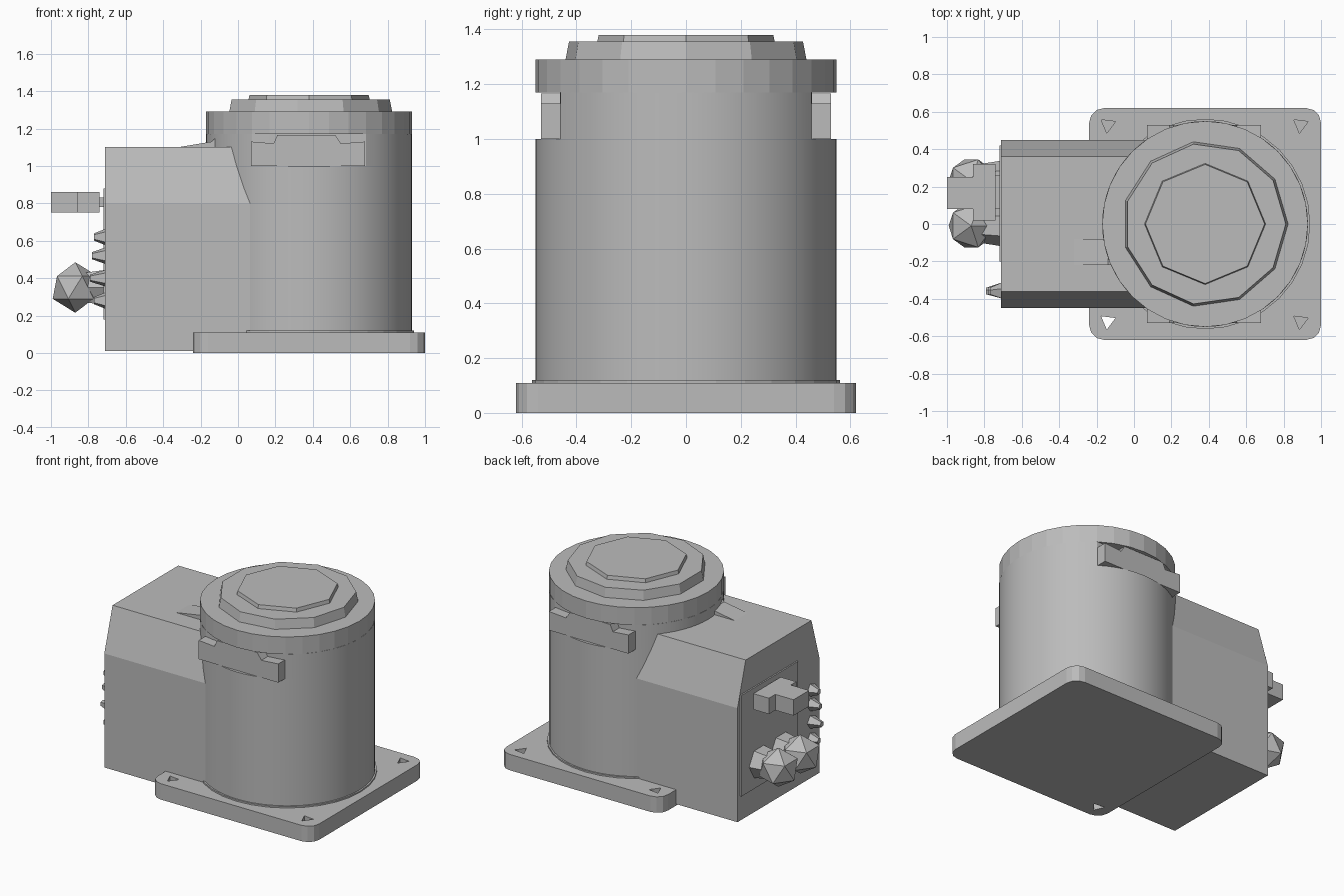
import bpy, bmesh, math
from mathutils import Vector, Matrix

if "Cube" in bpy.data.objects:
    bpy.data.objects.remove(bpy.data.objects["Cube"], do_unlink=True)

GREY = (0.5, 0.5, 0.5, 1)
grey = bpy.data.materials.new("plain grey")
grey.use_nodes = True
grey.diffuse_color = GREY
grey.node_tree.nodes["Principled BSDF"].inputs["Base Color"].default_value = GREY

CX, R = 0.38, 0.55  # column axis and radius


def finish(name, bm, smooth=False):
    bmesh.ops.recalc_face_normals(bm, faces=bm.faces)
    mesh = bpy.data.meshes.new(name)
    bm.to_mesh(mesh)
    bm.free()
    mesh.materials.append(grey)
    obj = bpy.data.objects.new(name, mesh)
    bpy.context.collection.objects.link(obj)
    if smooth:
        bpy.ops.object.select_all(action='DESELECT')
        obj.select_set(True)
        bpy.context.view_layer.objects.active = obj
        bpy.ops.object.shade_smooth_by_angle(angle=math.radians(30))
    return obj


def prism(name, pts, axis, lo, hi, taper=1.0, smooth=False):
    """Extrude a closed outline along an axis, optionally scaling the far end."""
    def place(a, b, h):
        return {'X': (h, a, b), 'Y': (a, h, b), 'Z': (a, b, h)}[axis]
    bm = bmesh.new()
    n = len(pts)
    mid = (sum(p[0] for p in pts) / n, sum(p[1] for p in pts) / n)
    low = [bm.verts.new(place(a, b, lo)) for a, b in pts]
    top = [bm.verts.new(place(mid[0] + (a - mid[0]) * taper,
                              mid[1] + (b - mid[1]) * taper, hi)) for a, b in pts]
    bm.faces.new(low)
    bm.faces.new(top)
    for i in range(n):
        j = (i + 1) % n
        bm.faces.new((low[i], low[j], top[j], top[i]))
    return finish(name, bm, smooth)


def ring(r, n, cx=CX, cy=0.0, turn=0.0):
    return [(cx + r * math.cos(turn + math.tau * i / n),
             cy + r * math.sin(turn + math.tau * i / n)) for i in range(n)]


def box(name, x, y, z):
    return prism(name, [(x[0], y[0]), (x[1], y[0]), (x[1], y[1]), (x[0], y[1])], 'Z', *z)


# Base plate with rounded corners and triangular bolt holes
corners = []
for k, (x, y) in enumerate([(0.92, 0.54), (-0.16, 0.54), (-0.16, -0.54), (0.92, -0.54)]):
    for s in range(4):
        a = math.pi / 2 * (k + s / 3)
        corners.append((x + 0.08 * math.cos(a), y + 0.08 * math.sin(a)))
plate = prism("base_plate", corners, 'Z', 0, 0.11)
for x in (-0.14, 0.89):
    for y in (-0.52, 0.53):
        through = x < 0 and y < 0
        hole = prism("bolt_hole_cutter", ring(0.045, 3, x, y, 0.4), 'Z',
                     -0.05 if through else 0.04, 0.2)
        hole.hide_render = True
        hole.hide_set(True)
        cut = plate.modifiers.new("bolt hole", 'BOOLEAN')
        cut.object, cut.solver = hole, 'EXACT'

# Column, with flats cut near its top for the side pads
prism("column_foot", ring(R + 0.012, 32), 'Z', 0.1, 0.12)
prism("column", ring(R, 64), 'Z', 0.003, 1.0, smooth=True)
flats = [(x, max(-0.46, min(0.46, y))) for x, y in ring(R, 64)]
prism("column_neck", flats, 'Z', 1.0, 1.17, smooth=True)
pad = [(0.07, 1.0), (0.68, 1.0), (0.68, 1.13), (0.55, 1.12), (0.52, 1.165),
       (0.21, 1.165), (0.19, 1.12), (0.07, 1.13)]
for side, name in ((-1, "front_pad"), (1, "back_pad")):
    prism(name, pad, 'Y', side * 0.45, side * 0.53)

# Collar and stepped cap
prism("collar", ring(R, 32), 'Z', 1.17, 1.29)
prism("cap", ring(0.445, 11), 'Z', 1.285, 1.355, taper=0.97)
prism("cap_disc", ring(0.325, 8), 'Z', 1.35, 1.38, taper=0.98)

# Rear housing with sloped shoulders
housing = [(-0.45, 0.01), (0.45, 0.01), (0.45, 0.8), (0.36, 1.1), (-0.36, 1.1), (-0.45, 0.8)]
prism("rear_housing", housing, 'X', -0.71, 0.2)
prism("housing_web", [(-0.32, 1.1), (-0.14, 1.13), (-0.1, 1.17), (0, 1.17), (0, 1.1)],
      'Y', -0.22, -0.08)
box("connector_panel", (-0.72, -0.7), (-0.2, 0.42), (0.18, 0.88))

# Upper connector
box("upper_connector", (-1.0, -0.74), (0.08, 0.25), (0.75, 0.86))
box("upper_connector_flange", (-0.86, -0.74), (0.02, 0.32), (0.75, 0.86))
box("upper_connector_neck", (-0.76, -0.7), (0.08, 0.26), (0.78, 0.83))

# Faceted lower connectors
for name, y in (("left_plug", 0.23), ("right_plug", -0.01)):
    bm = bmesh.new()
    bmesh.ops.create_icosphere(bm, subdivisions=1, radius=0.135, matrix=Matrix.Translation((-0.87, y, 0.35)))
    finish(name, bm)
    prism(name + "_neck", ring(0.11, 6, y, 0.35), 'X', -0.7, -0.84, taper=0.8)

# Small pointed fittings beside the connectors
for z, depth in ((0.28, 0.06), (0.4, 0.08), (0.52, 0.07), (0.62, 0.06)):
    prism("small_fitting", ring(0.05, 5, -0.36, z), 'X', -0.7, -0.71 - depth, taper=0.4)
